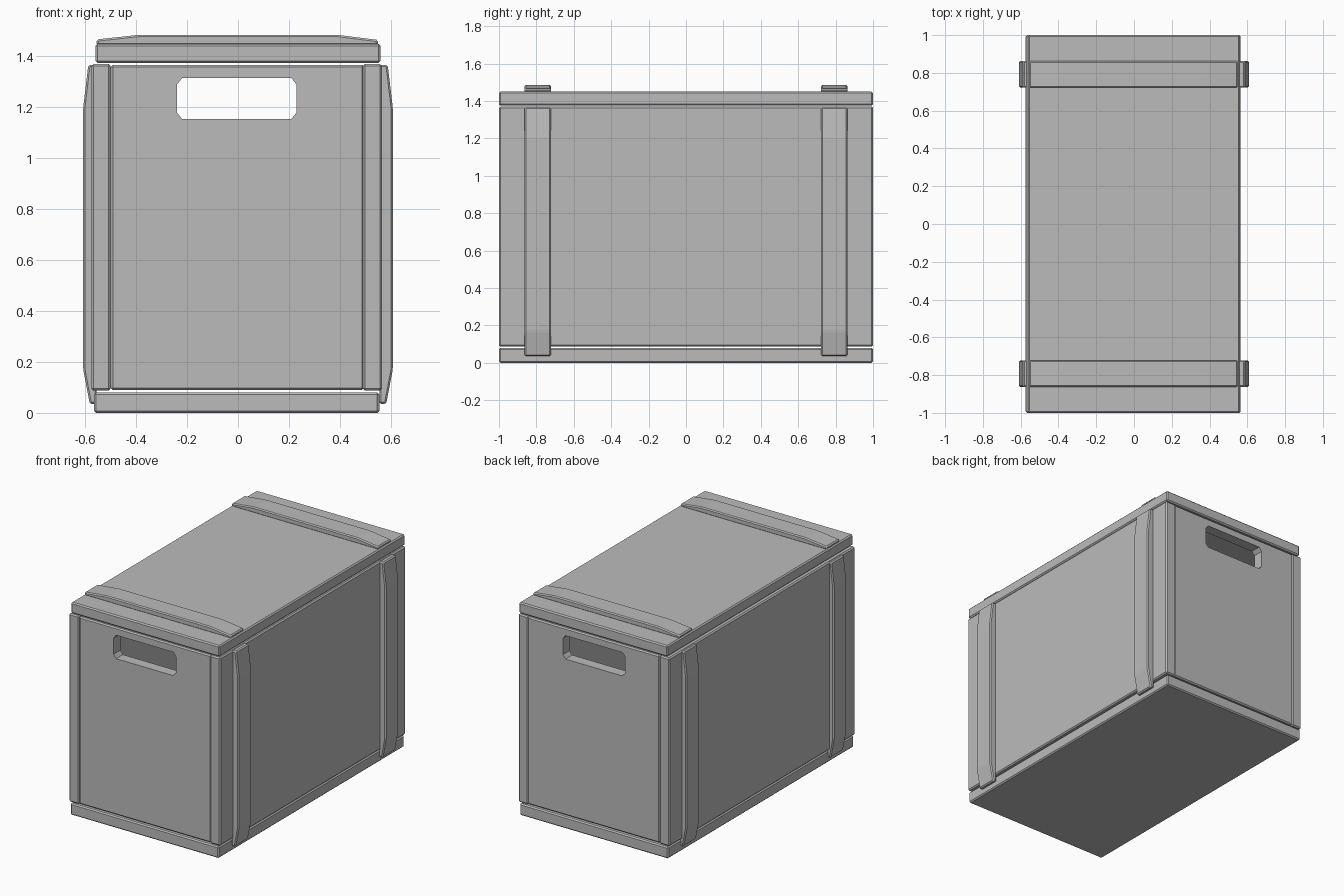
import bpy, bmesh
from mathutils import Vector

cube = bpy.data.objects.get("Cube")
if cube:
    bpy.data.objects.remove(cube, do_unlink=True)

grey = bpy.data.materials.new("plain_grey")
grey.use_nodes = True
grey.diffuse_color = (0.5, 0.5, 0.5, 1)
grey.node_tree.nodes["Principled BSDF"].inputs["Base Color"].default_value = (0.5, 0.5, 0.5, 1)


def finish(name, bm, bevel=0.0):
    """Chamfer the edges and turn the bmesh into a flat shaded object."""
    if bevel:
        bmesh.ops.bevel(bm, geom=bm.edges[:], offset=bevel, segments=1,
                        affect='EDGES', clamp_overlap=True)
    bmesh.ops.recalc_face_normals(bm, faces=bm.faces)
    mesh = bpy.data.meshes.new(name)
    bm.to_mesh(mesh)
    bm.free()
    mesh.materials.append(grey)
    obj = bpy.data.objects.new(name, mesh)
    bpy.context.collection.objects.link(obj)
    return obj


def box(name, low, high, bevel=0.008):
    low, high = Vector(low), Vector(high)
    bm = bmesh.new()
    bmesh.ops.create_cube(bm, size=1)
    for v in bm.verts:
        v.co = (low + high) / 2 + v.co * (high - low)
    return finish(name, bm, bevel)


def prism(name, profile, y0, y1, bevel=0.0):
    """Extrude an x-z profile along y."""
    bm = bmesh.new()
    face = bm.faces.new([bm.verts.new((x, y0, z)) for x, z in profile])
    made = bmesh.ops.extrude_face_region(bm, geom=[face])["geom"]
    bmesh.ops.translate(bm, vec=(0, y1 - y0, 0),
                        verts=[g for g in made if isinstance(g, bmesh.types.BMVert)])
    return finish(name, bm, bevel)


# Base, lid and long walls
box("base", (-0.565, -1, 0), (0.555, 1, 0.08))
box("lid", (-0.56, -1, 1.375), (0.56, 1, 1.45))
box("right_wall", (-0.575, -1, 0.087), (-0.5, 1, 1.37))
box("left_wall", (0.49, -1, 0.087), (0.565, 1, 1.37))

# End walls, each with a chamfered hand hole
hole = [(-0.24, 1.18), (-0.22, 1.155), (0.21, 1.155), (0.23, 1.18),
        (0.23, 1.29), (0.21, 1.315), (-0.22, 1.315), (-0.24, 1.29)]
cutter = prism("hand_hole_cutter", hole, -1.2, 1.2)
cutter.hide_render = True
for name, y0, y1 in (("front_wall", -0.998, -0.925), ("back_wall", 0.925, 0.998)):
    wall = box(name, (-0.5, y0, 0.09), (0.495, y1, 1.367))
    cut = wall.modifiers.new("hand_hole", 'BOOLEAN')
    cut.operation = 'DIFFERENCE'
    cut.solver = 'EXACT'
    cut.object = cutter
    graph = bpy.context.evaluated_depsgraph_get()
    wall.data = bpy.data.meshes.new_from_object(wall.evaluated_get(graph))
    wall.modifiers.clear()
bpy.data.objects.remove(cutter, do_unlink=True)

# Battens across the lid and up the long walls
side = [(0.555, 0.035), (0.582, 0.035), (0.608, 0.17),
        (0.608, 1.2), (0.588, 1.367), (0.555, 1.367)]
top = [(-0.555, 1.445), (0.55, 1.445), (0.55, 1.465),
       (0.39, 1.485), (-0.39, 1.485), (-0.555, 1.467)]
for end, y0, y1 in (("front", -0.863, -0.722), ("back", 0.722, 0.863)):
    prism(end + "_lid_batten", top, y0, y1, 0.007)
    for label, s in (("left", 1), ("right", -1)):
        prism(f"{end}_{label}_batten", [(x * s, z) for x, z in side], y0, y1, 0.007)
